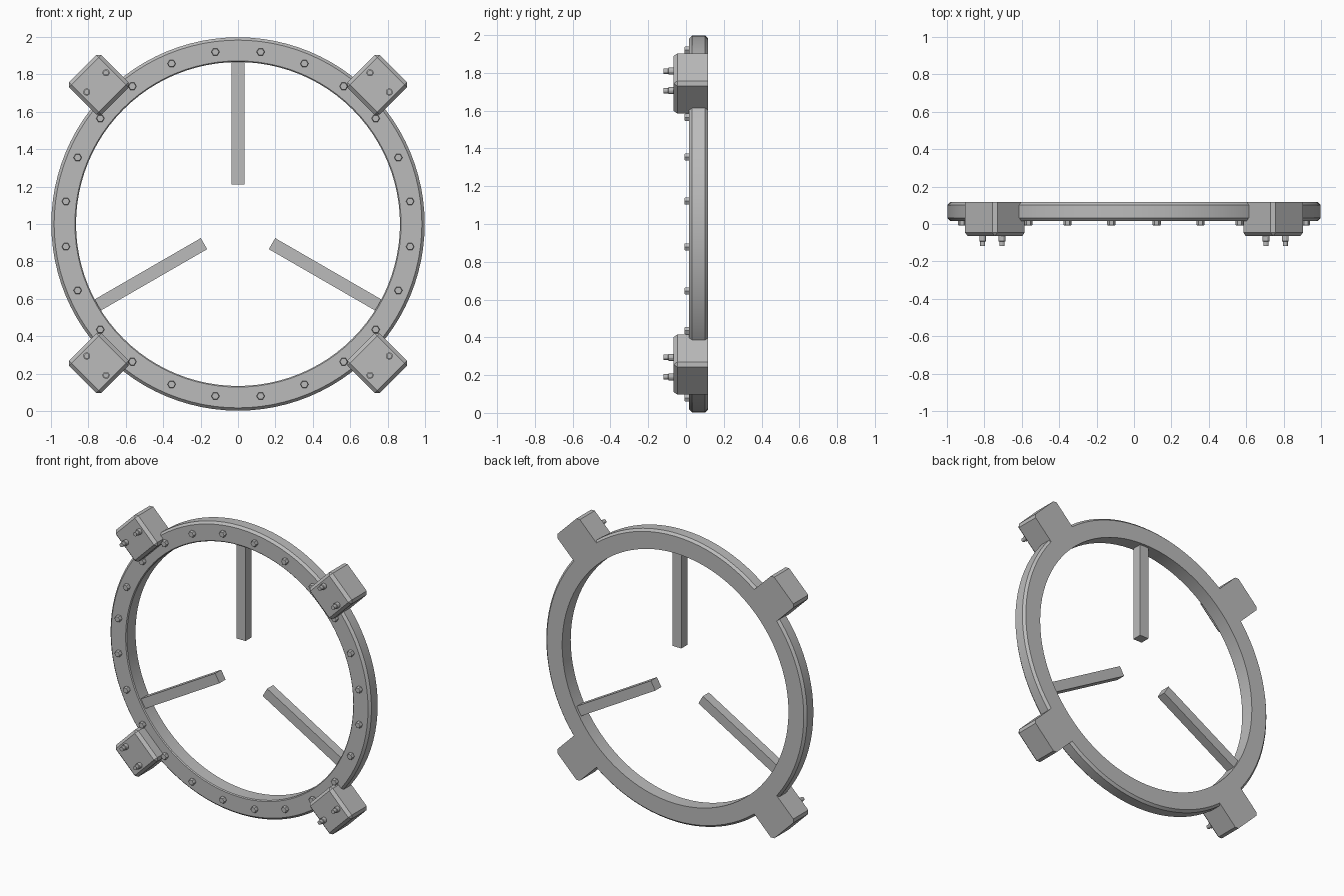
import bpy, bmesh, math
from mathutils import Matrix, Vector

if "Cube" in bpy.data.objects:
    bpy.data.objects.remove(bpy.data.objects["Cube"])

BACK = 0.117      # rear plane shared by ring and blocks
FRONT = 0.017     # front face of the ring
CENTRE_Z = 1.0

grey = bpy.data.materials.new("plain grey")
grey.diffuse_color = (0.5, 0.5, 0.5, 1)
grey.use_nodes = True
grey.node_tree.nodes["Principled BSDF"].inputs["Base Color"].default_value = grey.diffuse_color


def polar(r, angle, y=0.0, side=0.0):
    """Place at radius r and angle in the ring plane; local x = outward, z = tangent."""
    return (Matrix.Translation((0, 0, CENTRE_Z))
            @ Matrix.Rotation(-angle, 4, 'Y')
            @ Matrix.Translation((r, y, side)))


def finish(name, bm, matrix=None, smooth=False):
    bmesh.ops.recalc_face_normals(bm, faces=bm.faces[:])
    mesh = bpy.data.meshes.new(name)
    bm.to_mesh(mesh)
    bm.free()
    mesh.materials.append(grey)
    obj = bpy.data.objects.new(name, mesh)
    bpy.context.collection.objects.link(obj)
    if matrix:
        obj.matrix_world = matrix
    if smooth:
        bpy.context.view_layer.objects.active = obj
        obj.select_set(True)
        bpy.ops.object.shade_smooth_by_angle(angle=math.radians(25))
        obj.select_set(False)
    return obj


def revolve(name, profile, sides, smooth=False):
    """Closed (radius, y) profile swept around the ring axis."""
    bm = bmesh.new()
    loops = []
    for i in range(sides):
        a = 2 * math.pi * i / sides
        loops.append([bm.verts.new((r * math.cos(a), y, CENTRE_Z + r * math.sin(a)))
                      for r, y in profile])
    n = len(profile)
    for i in range(sides):
        p, q = loops[i], loops[(i + 1) % sides]
        for j in range(n):
            k = (j + 1) % n
            bm.faces.new((p[j], p[k], q[k], q[j]))
    return finish(name, bm, smooth=smooth)


def box(name, size, matrix, bevel=0.0):
    bm = bmesh.new()
    bmesh.ops.create_cube(bm, size=1)
    bmesh.ops.scale(bm, vec=Vector(size), verts=bm.verts[:])
    if bevel:
        # the rear outline stays sharp
        edges = [e for e in bm.edges if any(v.co.y < 0 for v in e.verts)]
        bmesh.ops.bevel(bm, geom=edges, offset=bevel, segments=1,
                        affect='EDGES', clamp_overlap=True)
    return finish(name, bm, matrix)


def rod(name, sections, sides, matrix, smooth=False):
    """Stepped rod along y from (radius, y) sections, capped at both ends."""
    bm = bmesh.new()
    rings = [[bm.verts.new((r * math.cos(2 * math.pi * i / sides), y,
                            r * math.sin(2 * math.pi * i / sides)))
              for i in range(sides)] for r, y in sections]
    for p, q in zip(rings, rings[1:]):
        for i in range(sides):
            k = (i + 1) % sides
            bm.faces.new((p[i], p[k], q[k], q[i]))
    bm.faces.new(rings[0])
    bm.faces.new(rings[-1])
    return finish(name, bm, matrix, smooth)


# Main ring with chamfered outer rim
revolve("ring", [(0.872, FRONT), (0.983, FRONT), (0.998, FRONT + 0.016),
                 (0.998, BACK - 0.016), (0.983, BACK), (0.866, BACK),
                 (0.866, FRONT + 0.006)], 96, smooth=True)

# Hexagonal bolts around the front face
for i in range(24):
    angle = math.radians(7.5 + 15 * i)
    rod(f"bolt_{i + 1}", [(0.022, FRONT + 0.01), (0.022, -0.003), (0.019, -0.007)],
        6, polar(0.928, angle) @ Matrix.Rotation(angle, 4, 'Y'))

# Corner blocks, each with two stepped pins
BLOCK_FRONT = -0.065
for i in range(4):
    angle = math.radians(45 + 90 * i)
    box(f"block_{i + 1}", (0.244, BACK - BLOCK_FRONT, 0.244),
        polar(1.052, angle, (BACK + BLOCK_FRONT) / 2), bevel=0.019)
    for n, side in enumerate((-0.073, 0.073)):
        rod(f"pin_{i + 1}_{n + 1}",
            [(0.019, BLOCK_FRONT + 0.01), (0.019, -0.092),
             (0.014, -0.094), (0.014, -0.118)],
            12, polar(1.071, angle, side=side), smooth=True)

# Three inward spokes
for i in range(3):
    box(f"spoke_{i + 1}", (0.68, 0.066, 0.068),
        polar(0.55, math.radians(90 + 120 * i), 0.067))
